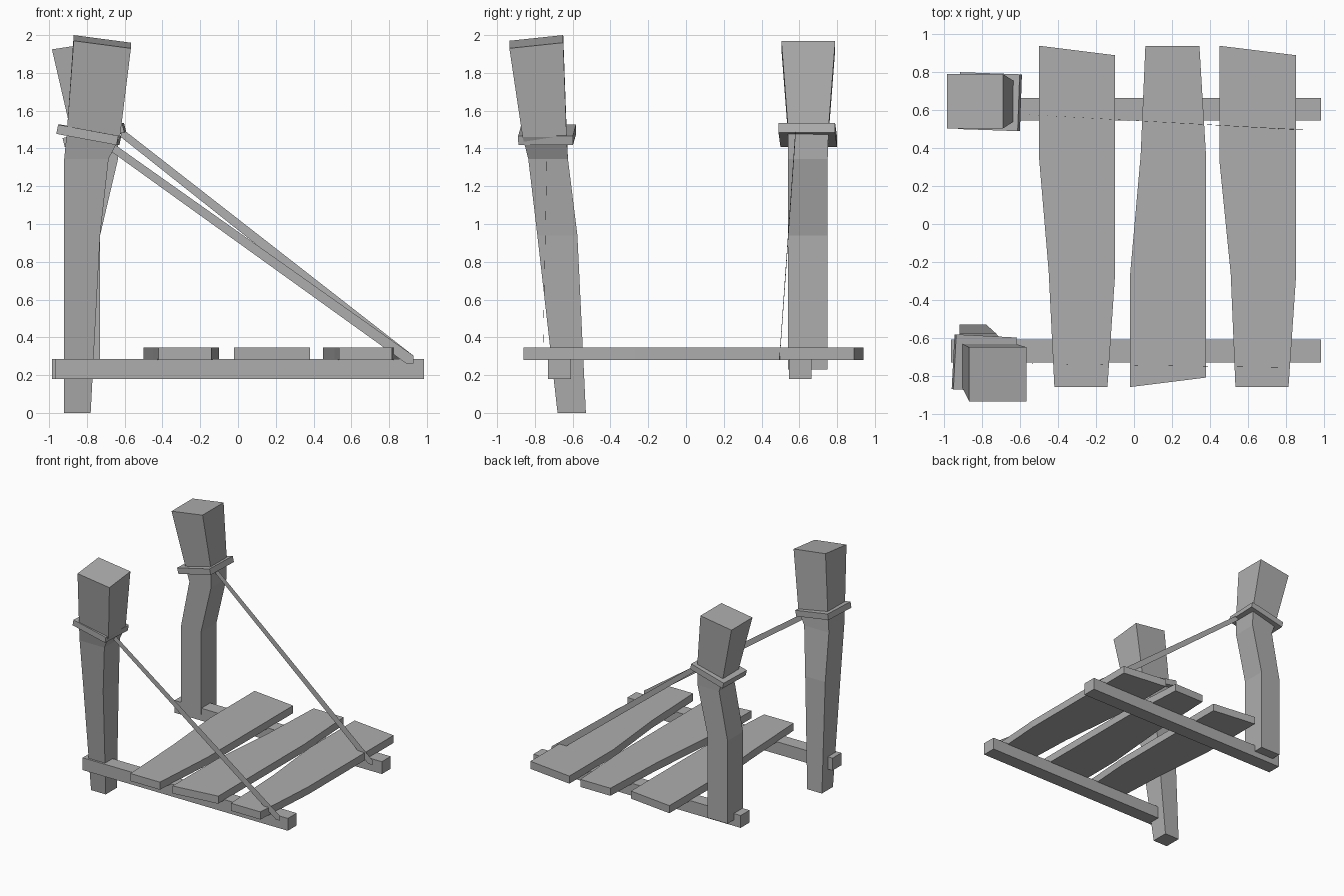
import bpy
import math

cube = bpy.data.objects.get("Cube")
if cube:
    bpy.data.objects.remove(cube, do_unlink=True)

# One grey for everything
grey = bpy.data.materials.new("weathered_grey")
grey.use_nodes = True
grey.diffuse_color = (0.42, 0.42, 0.42, 1)
grey.node_tree.nodes["Principled BSDF"].inputs["Base Color"].default_value = (0.42, 0.42, 0.42, 1)


def add_mesh(name, verts, faces):
    mesh = bpy.data.meshes.new(name)
    mesh.from_pydata(verts, [], faces)
    mesh.materials.append(grey)
    obj = bpy.data.objects.new(name, mesh)
    bpy.context.collection.objects.link(obj)
    return obj


def loft(name, rings):
    """Skin a stack of equal-sized rings and cap both ends."""
    n = len(rings[0])
    verts = [v for ring in rings for v in ring]
    faces = [tuple(reversed(range(n))), tuple(range(len(verts) - n, len(verts)))]
    for k in range(0, len(verts) - n, n):
        for i in range(n):
            j = (i + 1) % n
            faces.append((k + i, k + j, k + n + j, k + n + i))
    return add_mesh(name, verts, faces)


def section(x0, x1, y0, y1, z, rise_x=0, rise_y=0):
    """Rectangular post section, tilted by its rise across x and y."""
    return [(x, y, z + sx * rise_x / 2 + sy * rise_y / 2)
            for x, y, sx, sy in ((x0, y0, -1, -1), (x1, y0, 1, -1),
                                 (x1, y1, 1, 1), (x0, y1, -1, 1))]


def box(name, centre, size, tilt=0, turn=0):
    x, y, z = (s / 2 for s in size)
    obj = loft(name, [section(-x, x, -y, y, -z), section(-x, x, -y, y, z)])
    obj.location = centre
    obj.rotation_euler = (0, math.radians(tilt), math.radians(turn))
    return obj


# Posts with flared heads
loft("front_post", [
    section(-0.92, -0.78, -0.68, -0.53, 0),
    section(-0.92, -0.73, -0.787, -0.575, 0.94),
    section(-0.92, -0.685, -0.835, -0.625, 1.345),
    section(-0.905, -0.625, -0.865, -0.632, 1.48, -0.04),
    section(-0.87, -0.567, -0.935, -0.65, 1.965, -0.04, 0.03),
])
loft("back_post", [
    section(-0.92, -0.73, 0.54, 0.75, 0.23),
    section(-0.92, -0.73, 0.54, 0.75, 0.94),
    section(-0.84, -0.635, 0.54, 0.75, 1.345),
    section(-0.88, -0.635, 0.54, 0.755, 1.49, 0.04),
    section(-0.985, -0.69, 0.505, 0.79, 1.947, 0.045),
])

# Tilted collars around the necks
box("front_collar", (-0.79, -0.735, 1.472), (0.325, 0.29, 0.05), 10.5, -3)
box("back_collar", (-0.76, 0.645, 1.47), (0.325, 0.30, 0.05), -14, -2)

# Support beams
box("front_beam", (0.01, -0.67, 0.232), (1.95, 0.12, 0.106))
box("back_beam", (0, 0.605, 0.232), (1.97, 0.12, 0.106))

# Rough planks, outlined counterclockwise
planks = {
    "left_end_plank": [(0.45, 0.94), (0.45, 0.34), (0.51, -0.26), (0.535, -0.86),
                       (0.815, -0.86), (0.855, -0.27), (0.855, 0.89)],
    "middle_plank": [(0.06, 0.94), (0.035, 0.36), (-0.02, -0.26), (-0.02, -0.86),
                     (0.38, -0.81), (0.38, 0.36), (0.345, 0.94)],
    "right_end_plank": [(-0.5, 0.94), (-0.5, 0.34), (-0.45, -0.25), (-0.42, -0.86),
                        (-0.14, -0.86), (-0.10, -0.27), (-0.10, 0.89)],
}
for name, outline in planks.items():
    loft(name, [[(x, y, z) for x, y in outline] for z in (0.28, 0.345)])


# Flat ropes from the necks to the beam ends
def rope(name, x_top, y_top, z_top, y_low):
    add_mesh(name, [(x_top, y_top, z_top - 0.05), (0.89, y_low, 0.262),
                    (0.93, y_low, 0.262), (0.93, y_low, 0.302),
                    (x_top, y_top, z_top)], [(0, 1, 2, 3, 4)])


rope("front_rope", -0.68, -0.735, 1.44, -0.758)
rope("back_rope", -0.62, 0.58, 1.51, 0.495)
